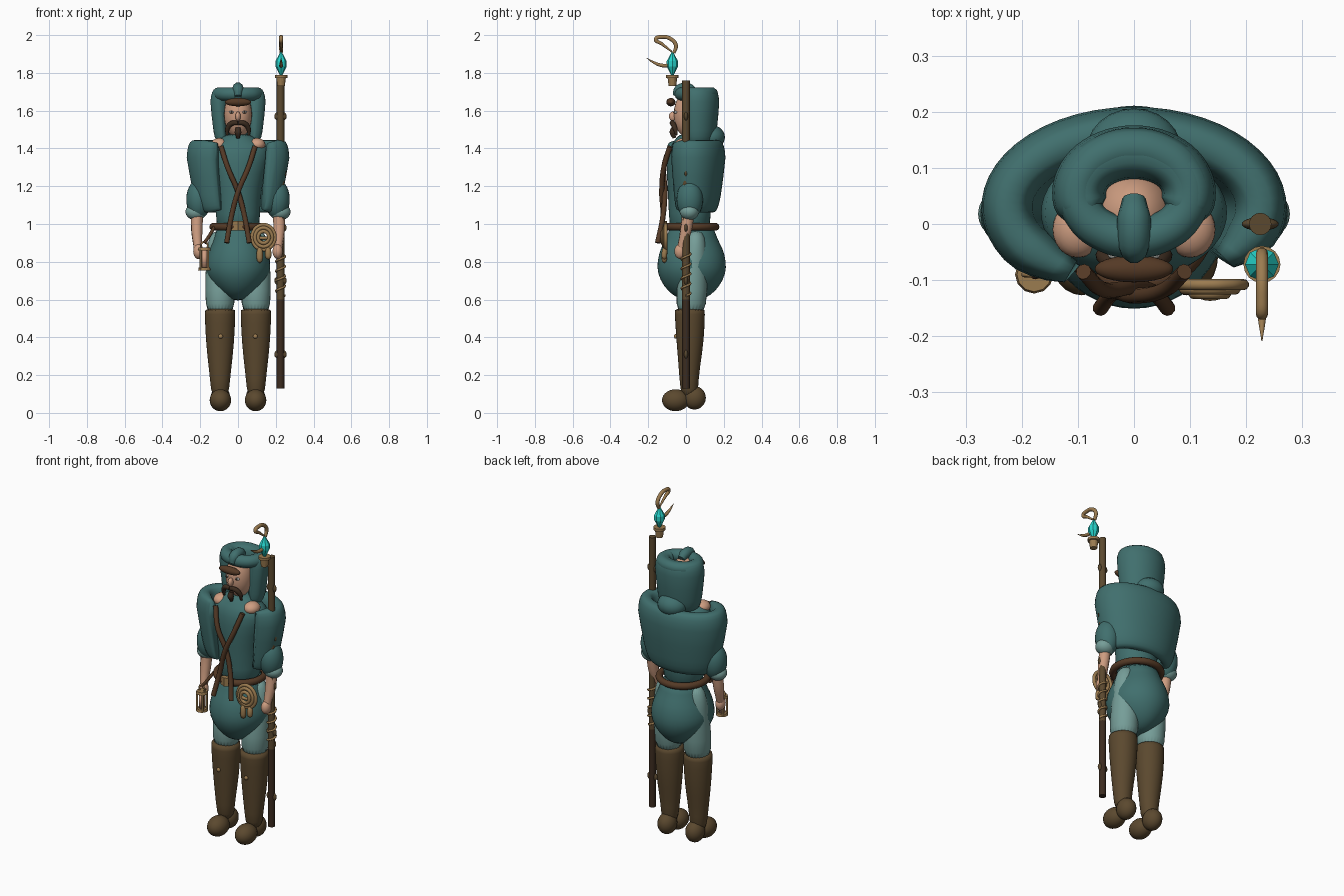
import bpy, bmesh
from math import sin, cos, pi, radians, copysign
from mathutils import Vector

cube = bpy.data.objects.get("Cube")
if cube:
    bpy.data.objects.remove(cube)


def material(name, r, g, b):
    m = bpy.data.materials.new(name)
    m.use_nodes = True
    m.diffuse_color = (r, g, b, 1)
    m.node_tree.nodes["Principled BSDF"].inputs["Base Color"].default_value = (r, g, b, 1)
    return m


TEAL = material("teal cloth", .052, .16, .155)
PALE = material("pale teal cloth", .18, .34, .315)
BOOT = material("boot brown", .105, .066, .028)
STRAP = material("leather brown", .09, .042, .019)
DARK = material("dark wood", .045, .025, .014)
BRASS = material("brass", .33, .2, .08)
SKIN = material("skin", .62, .34, .22)
CRYSTAL = material("cyan crystal", .02, .66, .6)
WHITE = material("eye white", .5, .5, .46)


def finish(name, bm, mat, smooth=True):
    bmesh.ops.recalc_face_normals(bm, faces=bm.faces)
    me = bpy.data.meshes.new(name)
    bm.to_mesh(me)
    bm.free()
    me.materials.append(mat)
    me.polygons.foreach_set("use_smooth", [smooth] * len(me.polygons))
    ob = bpy.data.objects.new(name, me)
    bpy.context.collection.objects.link(ob)
    return ob


def skin_rings(name, rings, mat, closed=False, smooth=True):
    """Bridge equal rings of points, capping the ends unless closed."""
    bm = bmesh.new()
    vs = [[bm.verts.new(p) for p in ring] for ring in rings]
    n = len(vs[0])
    pairs = list(zip(vs, vs[1:])) + ([(vs[-1], vs[0])] if closed else [])
    for a, b in pairs:
        for i in range(n):
            bm.faces.new((a[i], a[(i + 1) % n], b[(i + 1) % n], b[i]))
    if not closed:
        bm.faces.new(vs[0])
        bm.faces.new(vs[-1])
    return finish(name, bm, mat, smooth)


def loft(name, mat, cx, rows, n=24, round_it=True, smooth=True):
    """Stack ellipses given as (z, rx, ry, cy)."""
    rings = [[(cx + rx * cos(2 * pi * i / n), cy + ry * sin(2 * pi * i / n), z)
              for i in range(n)] for z, rx, ry, cy in rows]
    ob = skin_rings(name, rings, mat, smooth=smooth)
    if round_it:
        ob.modifiers.new("Round", "SUBSURF").levels = 1
    return ob


def ball(name, mat, loc, size):
    bm = bmesh.new()
    bmesh.ops.create_uvsphere(bm, u_segments=24, v_segments=14, radius=1)
    bmesh.ops.scale(bm, vec=size, verts=bm.verts)
    bmesh.ops.translate(bm, vec=loc, verts=bm.verts)
    return finish(name, bm, mat)


def tube(name, mat, pts, radius, taper=None, cyclic=False):
    """Round tube along a smooth path."""
    cu = bpy.data.curves.new(name, "CURVE")
    cu.dimensions = "3D"
    cu.bevel_depth, cu.bevel_resolution, cu.resolution_u = radius, 3, 6
    cu.use_fill_caps = True
    sp = cu.splines.new("BEZIER")
    sp.bezier_points.add(len(pts) - 1)
    sp.use_cyclic_u = cyclic
    for i, (bp, p) in enumerate(zip(sp.bezier_points, pts)):
        bp.co = p
        bp.radius = taper[i] if taper else 1
        bp.handle_left_type = bp.handle_right_type = "AUTO"
    tmp = bpy.data.objects.new(name + "_path", cu)
    bpy.context.collection.objects.link(tmp)
    dg = bpy.context.evaluated_depsgraph_get()
    me = bpy.data.meshes.new_from_object(tmp.evaluated_get(dg))
    bpy.data.objects.remove(tmp)
    me.materials.clear()
    me.materials.append(mat)
    me.polygons.foreach_set("use_smooth", [True] * len(me.polygons))
    ob = bpy.data.objects.new(name, me)
    bpy.context.collection.objects.link(ob)
    return ob


def ring(name, mat, loc, rx, ry, thick, upright=False):
    pts = []
    for i in range(12):
        u, v = rx * cos(i * pi / 6), ry * sin(i * pi / 6)
        pts.append(Vector(loc) + Vector((u, 0, v) if upright else (u, v, 0)))
    return tube(name, mat, pts, thick, cyclic=True)


def drape(name, a0, a1, cy, rx, ry, w, z0, z1, taper, steps=40, n=24):
    """Thick cloth wall bent in a horseshoe, narrowing towards its hem."""
    rings = []
    for k in range(steps + 1):
        t = k / steps
        a = radians(a0 + (a1 - a0) * t)
        edge = min(1, .25 + 9 * min(t, 1 - t)) ** .5
        row = []
        for i in range(n):
            c, s = cos(2 * pi * i / n), sin(2 * pi * i / n)
            off = w * edge * copysign(abs(c) ** .7, c)
            h = copysign(abs(s) ** .5, s) * (.85 + .15 * edge)
            f = taper + (1 - taper) * min(1, (h + 1) / 1.5)
            row.append(((rx + off) * f * cos(a), cy + (ry + off) * f * sin(a),
                        (z0 + z1) / 2 + h * (z1 - z0) / 2))
        rings.append(row)
    return skin_rings(name, rings, TEAL)


# Body and clothes
loft("torso", TEAL, 0, [(.94, .12, .11, .02), (1.05, .115, .11, .02), (1.2, .125, .12, .02),
                        (1.33, .165, .125, .02), (1.41, .175, .11, .02), (1.44, .1, .08, .02),
                        (1.48, .07, .06, .02)])
loft("tunic_skirt", TEAL, 0, [(1, .115, .12, .03), (.93, .122, .13, .03), (.87, .152, .168, .03),
                              (.8, .174, .184, .03), (.74, .172, .184, .03), (.67, .13, .15, .03),
                              (.62, .075, .1, .03), (.595, .03, .04, .03)])
drape("shoulder_cape", -44, 240, .03, .225, .132, .048, 1.06, 1.445, .8)
ring("belt", STRAP, (0, .025, .985), .132, .132, .02)
loft("belt_buckle", BRASS, 0, [(.965, .035, .018, -.118), (1.015, .035, .018, -.118)], 4, False, False)
for s, side in ((1, "left"), (-1, "right")):
    loft(side + "_trouser", PALE, s * .095, [(.5, .076, .076, .025), (.65, .08, .085, .03),
         (.8, .075, .07, .045), (.89, .072, .06, .05), (.97, .04, .04, .05)])
    loft(side + "_boot", BOOT, s * .095, [(.552, .08, .08, .02), (.54, .082, .081, .02),
         (.42, .078, .076, .022), (.3, .068, .064, .02), (.18, .053, .05, .015),
         (.07, .045, .045, .02)])
    ball(side + "_boot_heel", BOOT, (s * .093, .045, .08), (.052, .06, .062))
    ball(side + "_boot_toe", BOOT, (s * .093, -.055, .067), (.057, .072, .058))
    ball(side + "_boot_stud", BRASS, (s * .092, -.054, .405), (.012, .01, .012))
    tube(side + "_chest_strap", STRAP, [(s * .09, -.085, 1.41), (s * .055, -.117, 1.3),
         (0, -.12 - s * .008, 1.17), (-s * .035, -.122, 1.04), (-s * .06, -.15, .9)], .014)

    # Arms
    ball(side + "_shoulder", SKIN, (s * .1, -.01, 1.42), (.045, .05, .035))
    ball(side + "_sleeve", TEAL, (s * .208, .02, 1.13), (.066, .07, .105))
    ball(side + "_sleeve_cuff", PALE, (s * .222, .018, 1.065), (.056, .05, .045))
    tube(side + "_forearm", SKIN, [(s * .215, .015, 1.08), (s * .218, 0, .97), (s * .212, -.025, .87)],
         .034, [1, .9, .65])
    ball(side + "_hand", SKIN, (s * .21, -.03, .855), (.027, .032, .04))

    # Facial features
    ball(side + "_eye", WHITE, (s * .034, -.054, 1.592), (.013, .009, .008))
    ball(side + "_pupil", DARK, (s * .034, -.061, 1.592), (.006, .005, .007))
    tube(side + "_moustache", DARK, [(0, -.075, 1.535), (s * .035, -.07, 1.532),
         (s * .055, -.058, 1.505), (s * .058, -.05, 1.47)], .013, [.9, 1.1, 1, .5])

# Head and hood
ball("head", SKIN, (0, .015, 1.58), (.074, .08, .125))
ball("nose", SKIN, (0, -.07, 1.57), (.014, .02, .025))
ball("brow", STRAP, (0, -.08, 1.645), (.07, .024, .022))
tube("goatee", DARK, [(0, -.066, 1.51), (0, -.07, 1.485), (0, -.062, 1.455)], .018, [.7, 1, .5])
drape("hood", -38, 218, .055, .098, .073, .049, 1.42, 1.722, .84)
ring("hood_rim", TEAL, (0, .055, 1.688), .1, .08, .036)
ball("hood_back_fold", TEAL, (0, .13, 1.46), (.085, .076, .065))
tube("hood_crest", TEAL, [(0, .045, 1.7), (0, .01, 1.718), (0, -.035, 1.71), (0, -.055, 1.675)],
     .03, [.7, 1, 1, .6])

# Staff
STAFF = .225
staff = loft("staff", BOOT, STAFF, [(z, .02, .02, 0) for z in (.13, .6, 1.1, 1.76)], 16, False)
staff.data.materials.append(DARK)
for p in staff.data.polygons:
    p.material_index = 1 if p.center.z < .6 else 0
    p.use_smooth = abs(p.normal.z) < .5
for i, z in enumerate((.31, .7, .98, 1.27, 1.57)):
    ball("staff_knot_%d" % i, BOOT, (STAFF, 0, z), (.033, .012, .028))
tube("staff_cord", BRASS, [(STAFF + .023 * cos(i * pi / 2), .023 * sin(i * pi / 2), .62 + .013 * i)
                           for i in range(20)], .006)

# Crystal in its cup with a hook
loft("crystal_cup", BRASS, .228, [(1.73, .02, .02, -.072), (1.772, .025, .025, -.072),
     (1.774, .033, .033, -.072), (1.79, .033, .033, -.072)], 16, False, False)
loft("crystal", CRYSTAL, .228, [(1.79, .008, .008, -.072), (1.835, .03, .03, -.072),
     (1.862, .03, .03, -.072), (1.91, .004, .004, -.072)], 8, False, False)
tube("upper_hook", BRASS, [(.228, -.065, 1.905), (.228, -.053, 1.945), (.228, -.085, 1.982),
     (.228, -.13, 1.99), (.228, -.16, 1.978), (.228, -.13, 1.955), (.228, -.075, 1.912)],
     .011, [.8, 1, 1, 1, 1, .8, .4])
tube("lower_hook", BRASS, [(.228, -.08, 1.84), (.228, -.13, 1.84), (.228, -.17, 1.855),
     (.228, -.208, 1.878)], .01, [1, 1, .7, .1])

# Lantern carried at the right side
LX, LY = -.178, -.09
for i, (z, r) in enumerate(((.755, .033), (.86, .034))):
    loft("lantern_plate_%d" % i, BRASS, LX, [(z, r, r, LY), (z + .015, r * .9, r * .9, LY)], 12, False, False)
loft("lantern_glass", SKIN, LX, [(.768, .016, .016, LY), (.86, .016, .016, LY)], 12, False)
for i in range(4):
    a = pi / 4 + i * pi / 2
    x, y = LX + .027 * cos(a), LY + .027 * sin(a)
    tube("lantern_post_%d" % i, BRASS, [(x, y, .76), (x, y, .865)], .006)
ring("lantern_handle", BRASS, (LX, LY, .885), .018, .02, .005, True)
tube("lantern_strap", STRAP, [(LX, LY, .9), (-.15, -.08, .94), (-.125, -.05, .985)], .009)

# Rope coil and small pouches at the left hip
for i, r in enumerate((.06, .045, .028)):
    ring("rope_coil_%d" % i, BRASS, (.135, -.108 - .008 * i, .93), r, r * 1.1, .01, True)
tube("rope_tie", BRASS, [(.1, -.115, .93), (.135, -.128, .925), (.175, -.115, .93)], .009)
for i, x in enumerate((.115, .16)):
    loft("pouch_%d" % i, BRASS, x, [(.79 + .02 * i, .017, .015, -.115), (.85, .019, .017, -.115),
         (.88, .012, .012, -.11)], 12)
